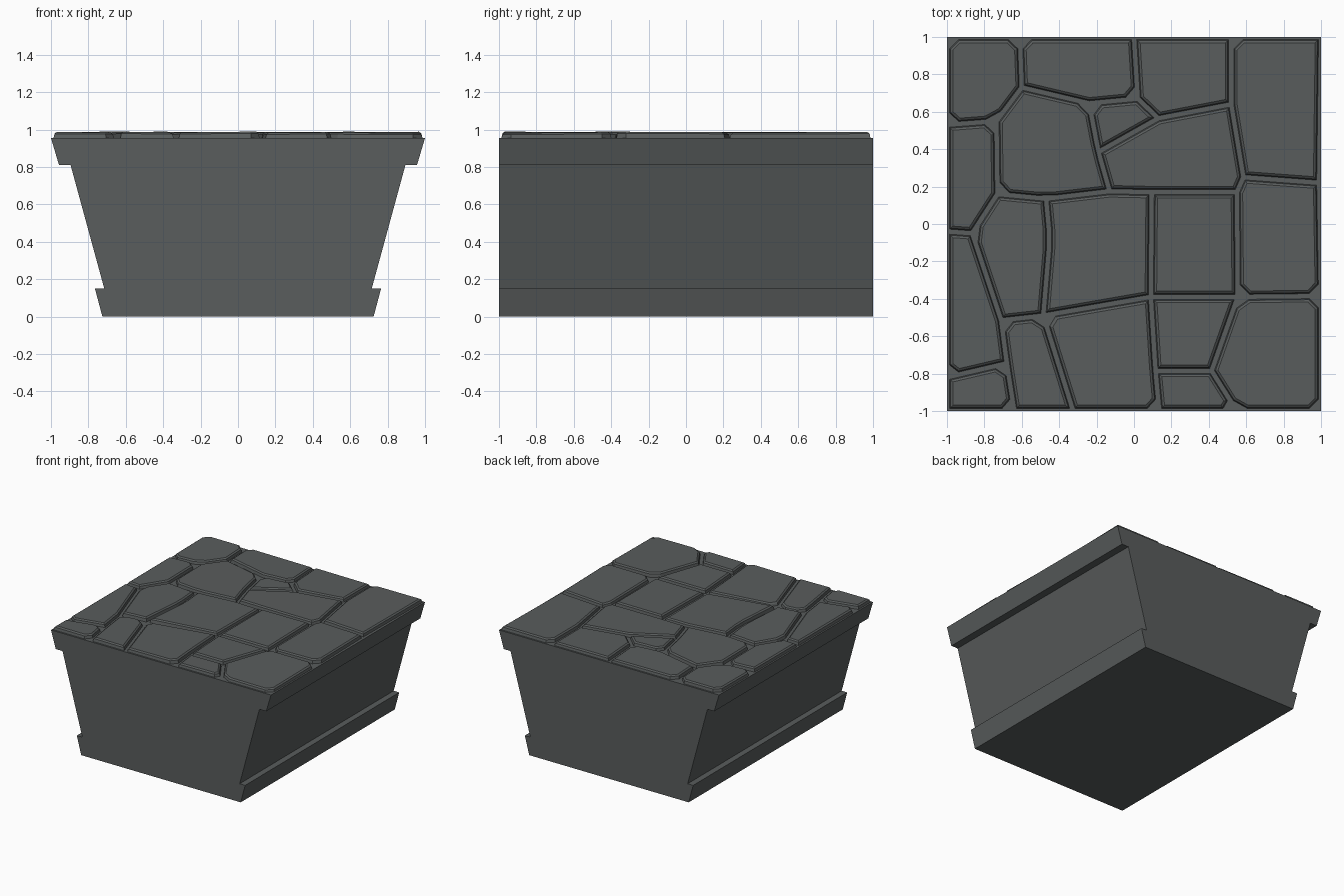
import bpy, bmesh, random
from mathutils import Vector

if "Cube" in bpy.data.objects:
    bpy.data.objects.remove(bpy.data.objects["Cube"])

random.seed(4)
slate = bpy.data.materials.new("dark_slate")
slate.diffuse_color = (0.1, 0.109, 0.109, 1)
slate.use_nodes = True
slate.node_tree.nodes["Principled BSDF"].inputs["Base Color"].default_value = slate.diffuse_color


def finish(bm, name):
    bmesh.ops.recalc_face_normals(bm, faces=bm.faces)
    mesh = bpy.data.meshes.new(name)
    bm.to_mesh(mesh)
    bm.free()
    mesh.materials.append(slate)
    obj = bpy.data.objects.new(name, mesh)
    bpy.context.collection.objects.link(obj)
    return obj


# Wall block: half profile (x, z) mirrored, extruded along y
half = [(0.725, 0), (0.765, 0.15), (0.715, 0.15), (0.895, 0.81), (0.957, 0.81), (1, 0.955)]
profile = half + [(-x, z) for x, z in reversed(half)]
bm = bmesh.new()
face = bm.faces.new([bm.verts.new((x, -1, z)) for x, z in profile])
ext = bmesh.ops.extrude_face_region(bm, geom=[face])
bmesh.ops.translate(bm, vec=(0, 2, 0),
                    verts=[v for v in ext["geom"] if isinstance(v, bmesh.types.BMVert)])
finish(bm, "wall_block")

# Paving: groove junctions, then stones named by the junctions around them
J = dict(
    A=(-1, 1), B=(-.61, 1), C=(0, 1), D=(.52, 1), E=(1, 1),
    F=(-1, .53), G=(-.735, .55), H=(-.60, .73), I=(-.24, .645), K=(.02, .67),
    L=(.13, .565), M=(.52, .64), N=(.585, .25), O=(.99, .22), P=(-.19, .385),
    Q=(-.13, .175), R=(-.47, .135), S=(-.73, .16), T=(-.865, -.05), U=(-1, -.04),
    r=(-.45, -.08), V=(-.485, -.49), W=(-.71, -.515), X=(-.68, -.745), Y=(-1, -.82),
    Z=(.09, -.39), a=(.095, .17), b=(.55, .17), c=(.555, -.39), d=(1, -.385),
    e=(-.64, -1), f=(-.325, -1), h=(.135, -1), i=(.415, -.785), j=(.115, -.785),
    k=(.55, -1), y=(1, -1), z=(-1, -1))
stones = ("ABHGF BCKIH CDMLK DEONM IKLP LMNbaQP HIPQRSG FGSTU SRrVWT UTWXY "
          "RQaZVr abcZ bNOdc YXez WVfeX VZjhf Zcij jikh cdyki").split()


def inset(pts, dist):
    """Move every edge of a counter-clockwise outline inward."""
    out = []
    for n, p in enumerate(pts):
        e1 = (p - pts[n - 1]).normalized()
        e2 = (pts[(n + 1) % len(pts)] - p).normalized()
        n1, n2 = Vector((-e1.y, e1.x)), Vector((-e2.y, e2.x))
        out.append(p + (n1 + n2) * dist / (1 + n1.dot(n2)))
    return out


def chip_corners(pts):
    """Cut off some of the corners."""
    out = []
    for n, p in enumerate(pts):
        to_prev, to_next = pts[n - 1] - p, pts[(n + 1) % len(pts)] - p
        if random.random() < 0.35 and min(to_prev.length, to_next.length) > 0.2:
            out += [p + to_prev.normalized() * 0.05, p + to_next.normalized() * 0.05]
        else:
            out.append(p)
    return out


bm = bmesh.new()
for names in stones:
    pts = [Vector(J[n]) for n in names]
    area = sum(pts[n - 1].cross(p) for n, p in enumerate(pts))
    if area < 0:
        pts.reverse()
    base = chip_corners(inset(pts, 0.013))
    mid = sum(base, Vector((0, 0))) / len(base)
    tilt = Vector((random.uniform(-.012, .012), random.uniform(-.012, .012)))
    # Foot, chamfer start and top rings
    rings = []
    for dist, height, slope in ((0, .953, 0), (.006, .976, 1), (.018, .985, 1)):
        rings.append([bm.verts.new((p.x, p.y, height + slope * tilt.dot(p - mid)))
                      for p in inset(base, dist)])
    for low, high in zip(rings, rings[1:]):
        for n in range(len(low)):
            bm.faces.new((low[n - 1], low[n], high[n], high[n - 1]))
    bm.faces.new(rings[-1])
    bm.faces.new(rings[0][::-1])
finish(bm, "paving_stones")
